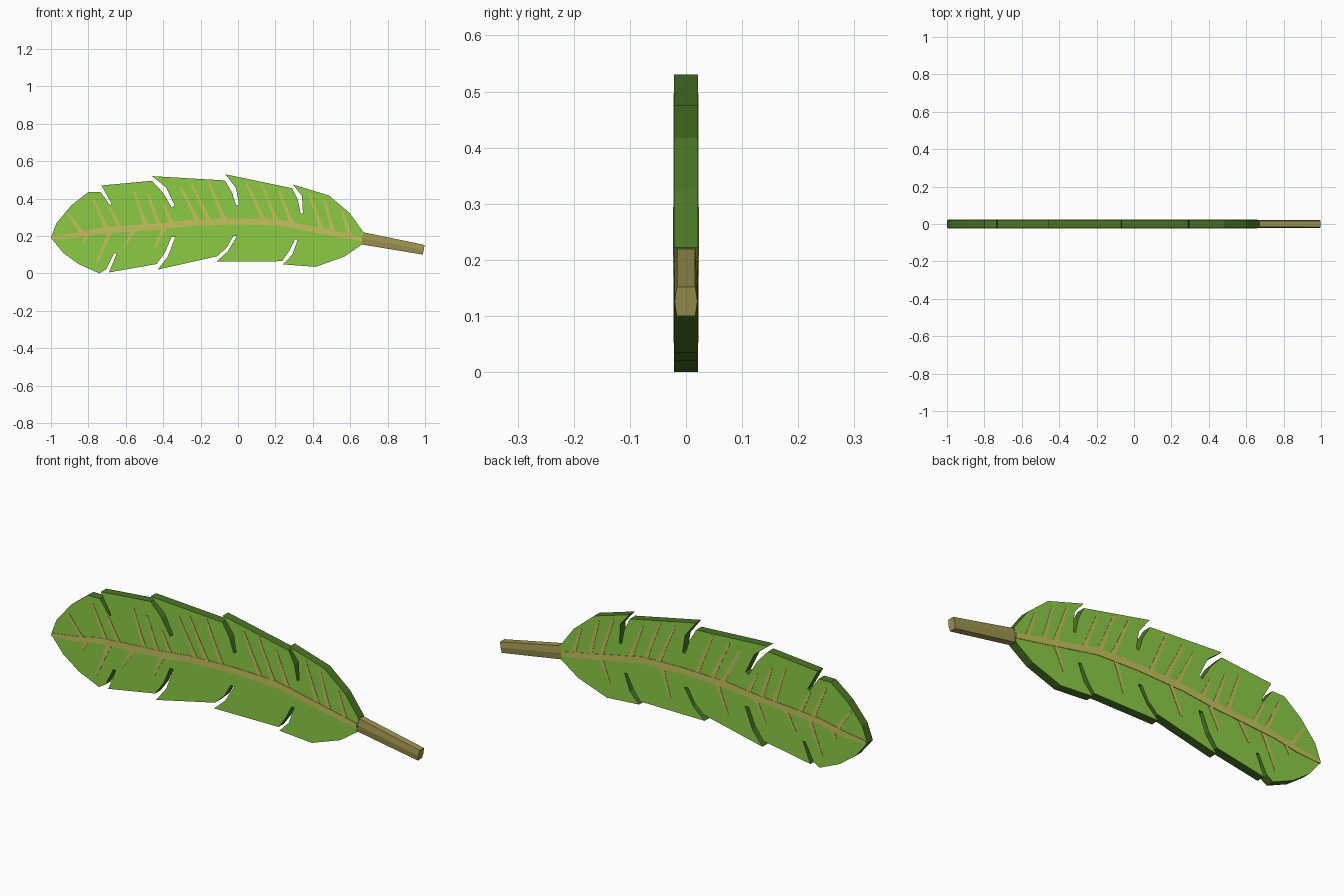
import bpy, bmesh
from mathutils import Vector

if "Cube" in bpy.data.objects:
    bpy.data.objects.remove(bpy.data.objects["Cube"])


def material(name, rgb):
    m = bpy.data.materials.new(name)
    m.diffuse_color = (*rgb, 1)
    m.use_nodes = True
    m.node_tree.nodes["Principled BSDF"].inputs["Base Color"].default_value = m.diffuse_color
    return m


LEAF = material("leaf green", (0.26, 0.60, 0.06))
EDGE = material("dark edge green", (0.07, 0.18, 0.018))
VEIN = material("pale vein", (0.56, 0.54, 0.11))
STEM = material("stem tan", (0.35, 0.30, 0.08))
T = 0.021  # half thickness of the blade


def finish(name, bm, mats):
    bmesh.ops.recalc_face_normals(bm, faces=bm.faces)
    me = bpy.data.meshes.new(name)
    bm.to_mesh(me)
    bm.free()
    for m in mats:
        me.materials.append(m)
    ob = bpy.data.objects.new(name, me)
    bpy.context.collection.objects.link(ob)
    return ob


def prism(bm, pts, y0, y1):
    """Closed slab from an (x, z) outline between two y values."""
    a = [bm.verts.new((x, y0, z)) for x, z in pts]
    b = [bm.verts.new((x, y1, z)) for x, z in pts]
    bm.faces.new(a)
    bm.faces.new(b[::-1])
    n = len(pts)
    for i in range(n):
        j = (i + 1) % n
        bm.faces.new((a[j], a[i], b[i], b[j]))


# Blade: outline with torn slits, upper edge tip to stem, then lower edge back
upper = [(-1.0, .19), (-.97, .27), (-.89, .365), (-.80, .435), (-.735, .435),
         (-.685, .365), (-.675, .37), (-.73, .47),
         (-.46, .495), (-.40, .43), (-.355, .353), (-.338, .363), (-.385, .46), (-.46, .52),
         (-.07, .497), (-.032, .433), (-.01, .363), (.005, .368), (-.01, .455), (-.068, .53),
         (.29, .455), (.32, .395), (.335, .32), (.347, .32), (.342, .415), (.293, .475),
         (.485, .417), (.595, .325), (.67, .222)]
lower = [(.66, .153), (.57, .09), (.415, .035), (.24, .048),
         (.29, .10), (.32, .182), (.305, .182), (.272, .117), (.235, .065),
         (-.115, .063), (-.055, .117), (-.005, .20), (-.025, .20), (-.06, .138), (-.11, .092),
         (-.43, .02), (-.375, .09), (-.335, .195), (-.355, .195), (-.39, .112), (-.435, .05),
         (-.69, .005), (-.648, .107), (-.662, .107), (-.705, .022),
         (-.74, .0), (-.85, .048), (-.935, .11)]
bm = bmesh.new()
prism(bm, upper + lower, -T, T)
bm.normal_update()
for f in bm.faces:
    f.material_index = 0 if abs(f.normal.y) > .9 else 1
finish("leaf_blade", bm, [LEAF, EDGE])

# Midrib path, with half width at each point
rib = [(-.995, .19, .008), (-.87, .203, .013), (-.74, .228, .015), (-.58, .24, .016),
       (-.42, .25, .016), (-.25, .27, .016), (0, .278, .016), (.22, .272, .016),
       (.38, .24, .015), (.54, .208, .014), (.66, .185, .012)]
rib_outline = [(x, z + w) for x, z, w in rib] + [(x, z - w) for x, z, w in rib[::-1]]

# Side veins: root x, tip x, tip z
veins = [(-.83, -.91, .32), (-.70, -.775, .40), (-.63, -.69, .36), (-.49, -.555, .44),
         (-.42, -.48, .42), (-.35, -.40, .37), (-.21, -.31, .465), (-.15, -.25, .48),
         (-.07, -.16, .495), (.14, .045, .485), (.21, .125, .48), (.29, .22, .44),
         (.45, .38, .43), (.51, .46, .40), (.60, .555, .335),
         (-.80, -.83, .165), (-.68, -.755, .055), (-.55, -.61, .14), (-.39, -.445, .135)]
back_veins = [(-.18, -.24, .13), (.12, .07, .12), (.45, .40, .11)]


def rib_z(x):
    for (x0, z0, _), (x1, z1, _) in zip(rib, rib[1:]):
        if x <= x1:
            return z0 + (z1 - z0) * (x - x0) / (x1 - x0)
    return rib[-1][1]


# Thin vein plates on both faces of the blade
for side, label, extra in ((-1, "front", []), (1, "back", back_veins)):
    bm = bmesh.new()
    prism(bm, rib_outline, side * (T - .003), side * (T + .0025))
    finish(label + "_midrib", bm, [VEIN])
    bm = bmesh.new()
    for xr, xt, zt in veins + extra:
        a, b = Vector((xr, rib_z(xr))), Vector((xt, zt))
        d = (b - a).normalized()
        n = Vector((-d.y, d.x))
        prism(bm, [a + n * .014, a + (b - a) * .3 + n * .009, b + n * .005,
                   b - n * .005, a + (b - a) * .3 - n * .009, a - n * .014],
              side * (T - .003), side * (T + .0015))
    finish(label + "_side_veins", bm, [VEIN])

# Stem: tapered six-sided bar
bm = bmesh.new()
section = [(-.8, 1), (.8, 1), (1, 0), (.8, -1), (-.8, -1), (-1, 0)]
rings = []
for (xt, zt), (xb, zb) in (((.64, .226), (.63, .160)), ((.998, .152), (.988, .10))):
    rings.append([bm.verts.new(((xt + xb) / 2 + (xt - xb) / 2 * v, u * .0205,
                                (zt + zb) / 2 + (zt - zb) / 2 * v)) for u, v in section])
for i in range(6):
    j = (i + 1) % 6
    bm.faces.new((rings[0][i], rings[0][j], rings[1][j], rings[1][i]))
bm.faces.new(rings[0])
bm.faces.new(rings[1])
finish("stem", bm, [STEM])
